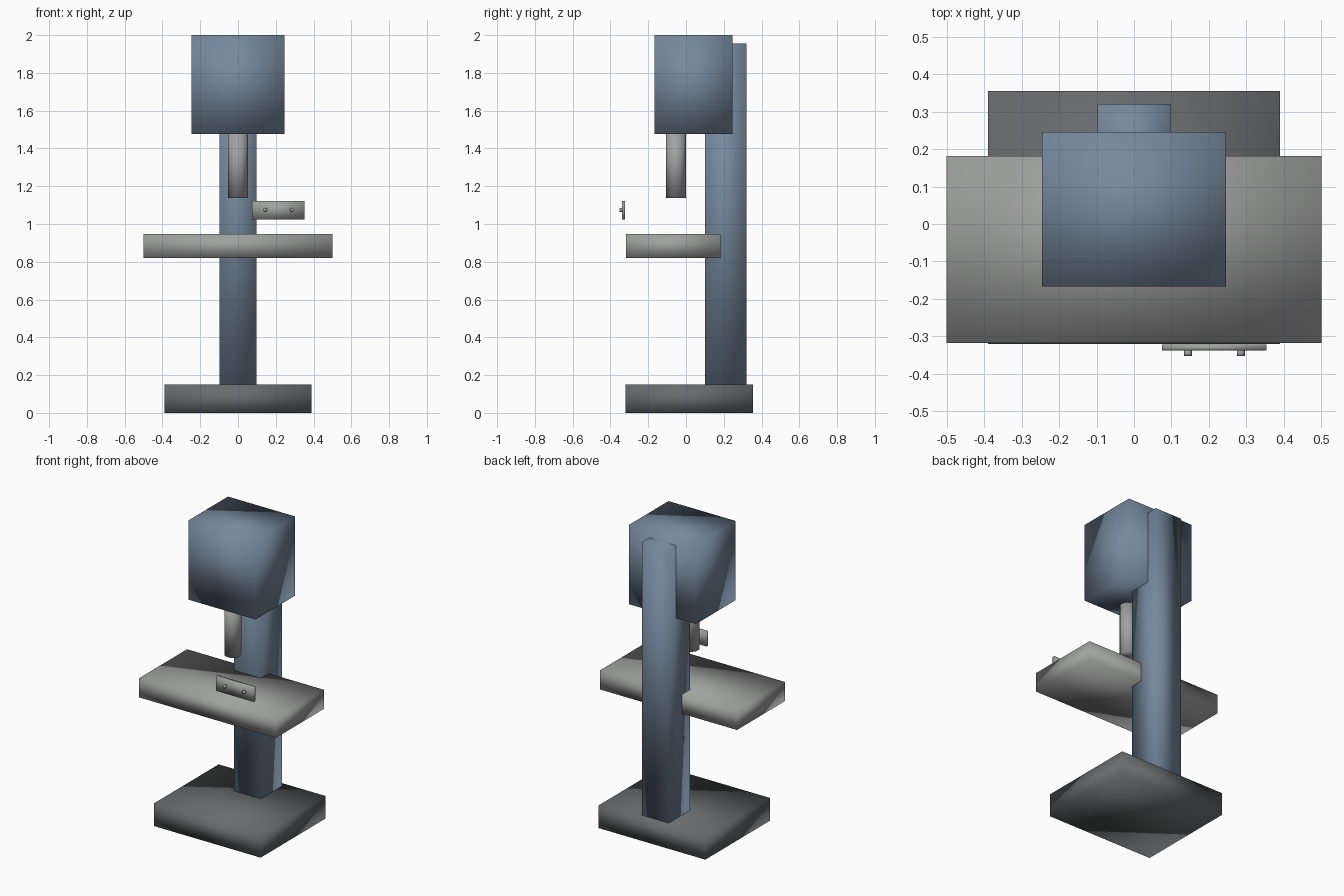
import bpy
import bmesh
from mathutils import Matrix, Vector

default = bpy.data.objects.get("Cube")
if default:
    bpy.data.objects.remove(default, do_unlink=True)


def material(name, rgb):
    mat = bpy.data.materials.new(name)
    mat.use_nodes = True
    colour = (*rgb, 1)
    mat.diffuse_color = colour
    bsdf = mat.node_tree.nodes["Principled BSDF"]
    bsdf.inputs["Base Color"].default_value = colour
    bsdf.inputs["Roughness"].default_value = 0.6
    return mat


blue = material("machine blue", (0.18, 0.25, 0.34))
steel = material("light steel", (0.35, 0.36, 0.35))
iron = material("dark iron", (0.14, 0.145, 0.15))


def finish(name, bm, mat):
    # Soft shading runs over every edge
    for face in bm.faces:
        face.smooth = True
    mesh = bpy.data.meshes.new(name)
    bm.to_mesh(mesh)
    bm.free()
    mesh.materials.append(mat)
    obj = bpy.data.objects.new(name, mesh)
    bpy.context.collection.objects.link(obj)
    return obj


def box(name, x, y, z, mat):
    """Box from its (low, high) extent on each axis."""
    bm = bmesh.new()
    size = [high - low for low, high in (x, y, z)]
    centre = Vector([(high + low) / 2 for low, high in (x, y, z)])
    bmesh.ops.create_cube(bm, size=1,
                          matrix=Matrix.Translation(centre) @ Matrix.Diagonal((*size, 1)))
    return finish(name, bm, mat)


def cylinder(name, start, end, radius, sides, mat):
    """Capped cylinder between two points."""
    start, end = Vector(start), Vector(end)
    axis = end - start
    turn = axis.to_track_quat("Z", "Y").to_matrix().to_4x4()
    bm = bmesh.new()
    bmesh.ops.create_cone(bm, cap_ends=True, segments=sides, radius1=radius,
                          radius2=radius, depth=axis.length,
                          matrix=Matrix.Translation((start + end) / 2) @ turn)
    return finish(name, bm, mat)


# Base, column and motor head
box("base", (-0.39, 0.39), (-0.32, 0.355), (0, 0.15), iron)
box("column", (-0.098, 0.098), (0.10, 0.32), (0.15, 1.955), blue)
box("head", (-0.245, 0.245), (-0.167, 0.245), (1.476, 2), blue)

# Work table and spindle
box("work_table", (-0.5, 0.5), (-0.318, 0.182), (0.82, 0.947), steel)
cylinder("spindle", (0, -0.053, 1.137), (0, -0.053, 1.5), 0.052, 16, steel)

# Control panel with its two buttons
box("control_panel", (0.075, 0.353), (-0.338, -0.322), (1.025, 1.122), steel)
for side, x in (("right", 0.144), ("left", 0.285)):
    cylinder(f"button_{side}", (x, -0.337, 1.075), (x, -0.352, 1.075), 0.0105, 12, steel)
